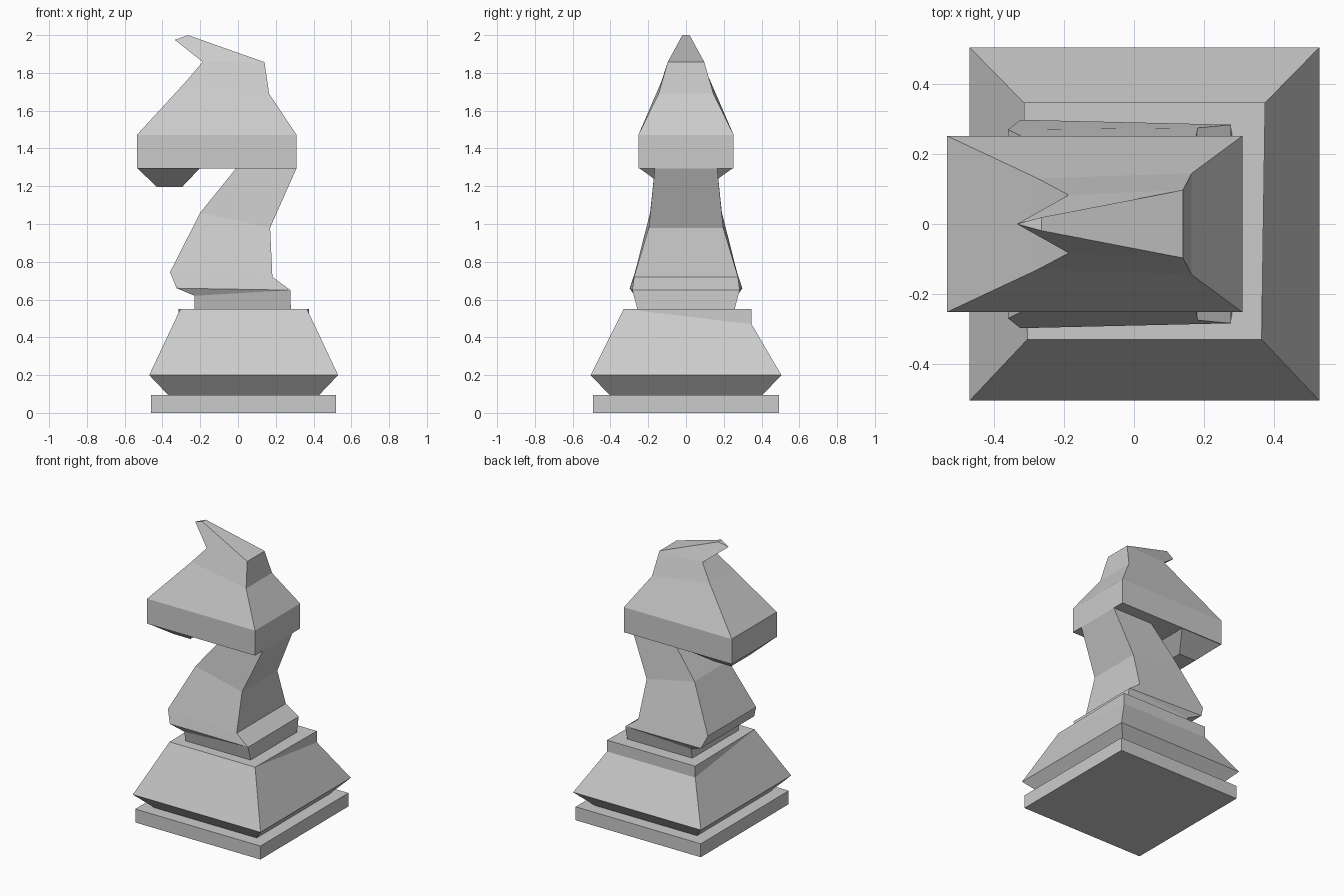
import bpy, bmesh


def loft(name, rings, along_y=False, shift=0.0):
    """Loft four-cornered rings, each (pos, z, half_width) at its two ends."""
    bm = bmesh.new()
    loops = []
    for a, za, wa, b, zb, wb in rings:
        pts = [(a, -wa, za), (b, -wb, zb), (b, wb, zb), (a, wa, za)]
        if along_y:
            pts = [(-v + shift, u, z) for u, v, z in pts]
        loops.append([bm.verts.new(p) for p in pts])
    for low, high in zip(loops, loops[1:]):
        for i in range(4):
            j = (i + 1) % 4
            bm.faces.new((low[i], low[j], high[j], high[i]))
    bm.faces.new(loops[0][::-1])
    bm.faces.new(loops[-1])
    bmesh.ops.remove_doubles(bm, verts=bm.verts, dist=0.0005)
    bmesh.ops.recalc_face_normals(bm, faces=bm.faces)
    mesh = bpy.data.meshes.new(name)
    bm.to_mesh(mesh)
    bm.free()
    obj = bpy.data.objects.new(name, mesh)
    bpy.context.collection.objects.link(obj)
    return obj


# Flat foot slab
loft("foot_slab", [
    (-0.46, 0.0, 0.492, 0.52, 0.0, 0.492),
    (-0.46, 0.095, 0.492, 0.52, 0.095, 0.492),
])

# Flared plinth, with a short upright lip at the back
loft("plinth", [
    (-0.405, 0.095, 0.40, 0.405, 0.095, 0.40),
    (-0.505, 0.20, 0.50, 0.505, 0.20, 0.50),
    (-0.33, 0.55, 0.335, 0.347, 0.47, 0.345),
    (-0.33, 0.55, 0.335, 0.347, 0.55, 0.345),
], along_y=True, shift=0.03)

# Collar, chest and bent neck
loft("neck", [
    (-0.23, 0.55, 0.258, 0.28, 0.55, 0.258),
    (-0.23, 0.62, 0.272, 0.277, 0.65, 0.284),
    (-0.325, 0.66, 0.298, 0.277, 0.65, 0.284),
    (-0.36, 0.745, 0.27, 0.182, 0.72, 0.275),
    (-0.20, 1.06, 0.19, 0.17, 0.98, 0.197),
    (-0.01, 1.295, 0.165, 0.31, 1.295, 0.165),
])

# Head block, brow and forward-swept crest
loft("head", [
    (-0.535, 1.295, 0.252, 0.31, 1.295, 0.252),
    (-0.535, 1.472, 0.252, 0.31, 1.472, 0.252),
    (-0.275, 1.755, 0.13, 0.165, 1.69, 0.145),
    (-0.187, 1.858, 0.083, 0.14, 1.857, 0.097),
    (-0.335, 1.975, 0.0, -0.265, 2.0, 0.019),
])

# Muzzle under the front of the head
loft("muzzle", [
    (-0.43, 1.197, 0.11, -0.295, 1.197, 0.11),
    (-0.535, 1.297, 0.25, -0.20, 1.297, 0.25),
])
